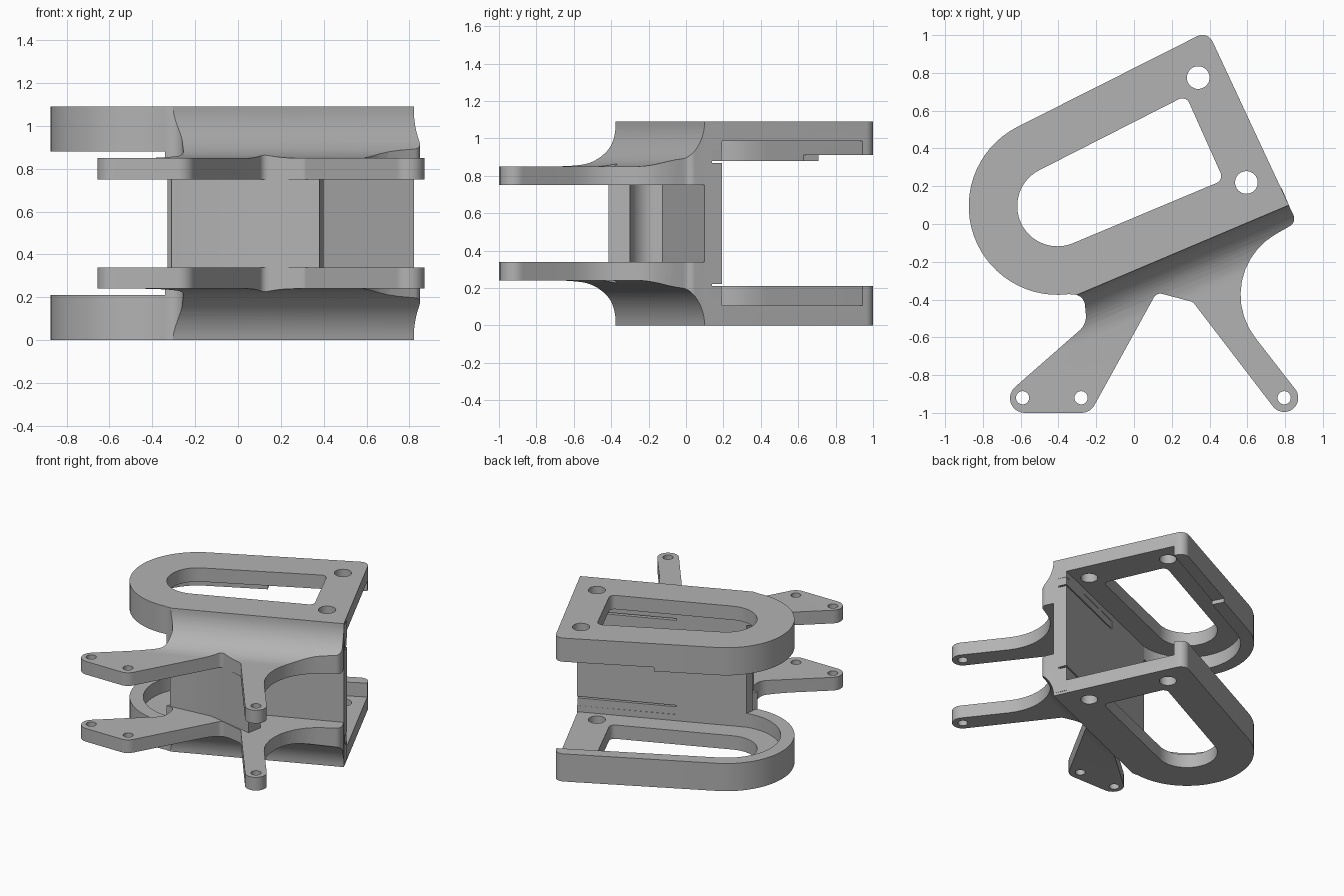
import bpy, bmesh, math
from mathutils import Vector, Matrix

cube = bpy.data.objects.get("Cube")
if cube:
    bpy.data.objects.remove(cube, do_unlink=True)

HEIGHT = 1.09
mat = bpy.data.materials.new("plain_grey")
mat.use_nodes = True
grey = (0.45, 0.45, 0.45, 1)
mat.diffuse_color = grey
mat.node_tree.nodes["Principled BSDF"].inputs["Base Color"].default_value = grey

# Slanted frame of the mounting wall: along it, and outward from its front face
ORIGIN = Vector((0.82, 0.10))
ALONG = Vector((0.921, 0.39)).normalized()
OUT = Vector((ALONG.y, -ALONG.x))


def wall_point(a, n):
    return tuple(ORIGIN + ALONG * a + OUT * n)


def arc(cx, cy, r, start, end, steps=32):
    angles = [math.radians(start + (end - start) * i / steps) for i in range(steps + 1)]
    return [(cx + r * math.cos(t), cy + r * math.sin(t)) for t in angles]


def rounded(points, steps=10):
    """Polygon whose corners (x, y, radius) are replaced by tangent arcs."""
    out = []
    for i, (x, y, r) in enumerate(points):
        p = Vector((x, y))
        if r == 0:
            out.append((x, y))
            continue
        to_prev = (Vector(points[i - 1][:2]) - p).normalized()
        to_next = (Vector(points[(i + 1) % len(points)][:2]) - p).normalized()
        half = to_prev.angle(to_next) / 2
        t = r / math.tan(half)
        centre = p + (to_prev + to_next).normalized() * (r / math.sin(half))
        s, e = p + to_prev * t - centre, p + to_next * t - centre
        sweep = s.angle(e)
        for k in range(steps + 1):
            f = k / steps
            v = (s * math.sin((1 - f) * sweep) + e * math.sin(f * sweep)) / math.sin(sweep)
            out.append(tuple(centre + v))
    return out


def sharp(points):
    return [(x, y, 0) for x, y in points]


def solid(name, loop, sweep):
    bm = bmesh.new()
    face = bm.faces.new([bm.verts.new(p) for p in loop])
    top = bmesh.ops.extrude_face_region(bm, geom=[face])["geom"]
    verts = [v for v in top if isinstance(v, bmesh.types.BMVert)]
    bmesh.ops.translate(bm, verts=verts, vec=sweep)
    bmesh.ops.recalc_face_normals(bm, faces=bm.faces[:])
    mesh = bpy.data.meshes.new(name)
    bm.to_mesh(mesh)
    bm.free()
    mesh.materials.append(mat)
    ob = bpy.data.objects.new(name, mesh)
    bpy.context.collection.objects.link(ob)
    return ob


def prism(name, outline, z0, z1):
    return solid(name, [(x, y, z0) for x, y in outline], (0, 0, z1 - z0))


def cut(ob, cutters):
    for c in cutters:
        c.hide_render = True
        mod = ob.modifiers.new("cut", 'BOOLEAN')
        mod.operation, mod.solver, mod.object = 'DIFFERENCE', 'EXACT', c
    deps = bpy.context.evaluated_depsgraph_get()
    mesh = bpy.data.meshes.new_from_object(ob.evaluated_get(deps))
    ob.modifiers.clear()
    ob.data = mesh
    for c in cutters:
        bpy.data.objects.remove(c, do_unlink=True)


def mirrored(ob, name):
    bm = bmesh.new()
    bm.from_mesh(ob.data)
    flip = Matrix.Translation((0, 0, HEIGHT)) @ Matrix.Diagonal((1, 1, -1, 1))
    bmesh.ops.transform(bm, matrix=flip, verts=bm.verts[:])
    bmesh.ops.reverse_faces(bm, faces=bm.faces[:])
    mesh = bpy.data.meshes.new(name)
    bm.to_mesh(mesh)
    bm.free()
    mesh.materials.clear()
    mesh.materials.append(mat)
    twin = bpy.data.objects.new(name, mesh)
    bpy.context.collection.objects.link(twin)
    return twin


def drill(x, y, r):
    return prism("drill", arc(x, y, r, 0, 348.75, 31), 0.5, 1.3)


# Cover plate: rounded nose, large window, two screw holes, recessed inner side
CX, CY = -0.405, 0.095
plate_outline = rounded(sharp(arc(CX, CY, 0.47, 117.3, 293))
                        + [(0.82, 0.10, 0), (0.39, 1.022, 0.06)])
window_outline = rounded(sharp(arc(CX, CY, 0.213, 117.3, 293))
                         + [(0.475, 0.233, 0.04), (0.275, 0.68, 0.04)])
recess_outline = arc(CX, CY, 0.375, 117.3, 293) + [wall_point(0.2, -0.1), (0.67, 1.07)]

upper_plate = prism("upper_cover_plate", plate_outline, 0.88, HEIGHT)
cut(upper_plate, [
    prism("window", window_outline, 0.5, 1.3),
    prism("recess", recess_outline, 0.7, 0.985),
    drill(0.34, 0.775, 0.06),
    drill(0.595, 0.22, 0.06),
])
lower_plate = mirrored(upper_plate, "lower_cover_plate")

# Shallow step in the rim of the upper plate only
cut(upper_plate, [prism("rim_step", [(-0.25, 0.75), (-0.17, 0.59), (0.6, 0.9), (0.4, 1.2)],
                        0.7, 0.91)])

# Forked bracket with a concave sweep up to the cover plate
bracket_outline = rounded([
    (0.80, 0.14, 0), (0.862, 0.01, 0.045), (0.38, -0.265, 0.37),
    (0.90, -0.934, 0.0745), (0.781, -1.025, 0.0745),
    (0.312, -0.413, 0.03), (0.12, -0.362, 0.04),
    (-0.232, -1.0, 0.08), (-0.786, -1.0, 0.078),
    (-0.25, -0.53, 0.1), (-0.265, -0.372, 0.06), (-0.34, -0.374, 0), (-0.31, -0.31, 0)])
upper_bracket = prism("upper_forked_bracket", bracket_outline, 0.75, HEIGHT)

R = 0.24
sweep_profile = arc(R, HEIGHT, R, 180, 270, 16) + [(2, HEIGHT - R), (2, 1.4), (0, 1.4)]
sweep_loop = [(*wall_point(-3, n), z) for n, z in sweep_profile]
cut(upper_bracket, [solid("sweep", sweep_loop, (*(ALONG * 4), 0))]
    + [drill(x, -0.92, 0.035) for x in (-0.59, -0.28, 0.795)])
lower_bracket = mirrored(upper_bracket, "lower_forked_bracket")

# Upright wall with two grooves on its inner face
wall = prism("mounting_wall", [wall_point(0, -0.1), wall_point(0, 0), (-0.30, -0.365),
                               (-0.33, -0.33), (-0.32, -0.27)], 0.02, HEIGHT - 0.02)
groove = [wall_point(a, n) for a, n in ((-0.7, -0.04), (0.2, -0.04), (0.2, -0.2), (-0.7, -0.2))]
cut(wall, [prism("groove", groove, z, z + 0.07) for z in (0.152, 0.868)])

# Wedge-shaped spacer between the brackets, hollowed on its right side
spacer = prism("spacer_block", [
    (0.28, -0.125), (0.262, -0.17), (0.268, -0.22), (0.30, -0.265), (0.345, -0.29),
    (0.40, -0.30), (0.38, -0.415), (0.01, -0.34), (-0.31, -0.372), (-0.30, -0.33),
    (0.26, -0.09)], 0.30, HEIGHT - 0.30)

# Smooth curved sides, crisp edges
parts = [upper_plate, lower_plate, upper_bracket, lower_bracket, wall, spacer]
bpy.ops.object.select_all(action='DESELECT')
for ob in parts:
    ob.select_set(True)
bpy.context.view_layer.objects.active = wall
bpy.ops.object.shade_smooth_by_angle(angle=math.radians(30))
